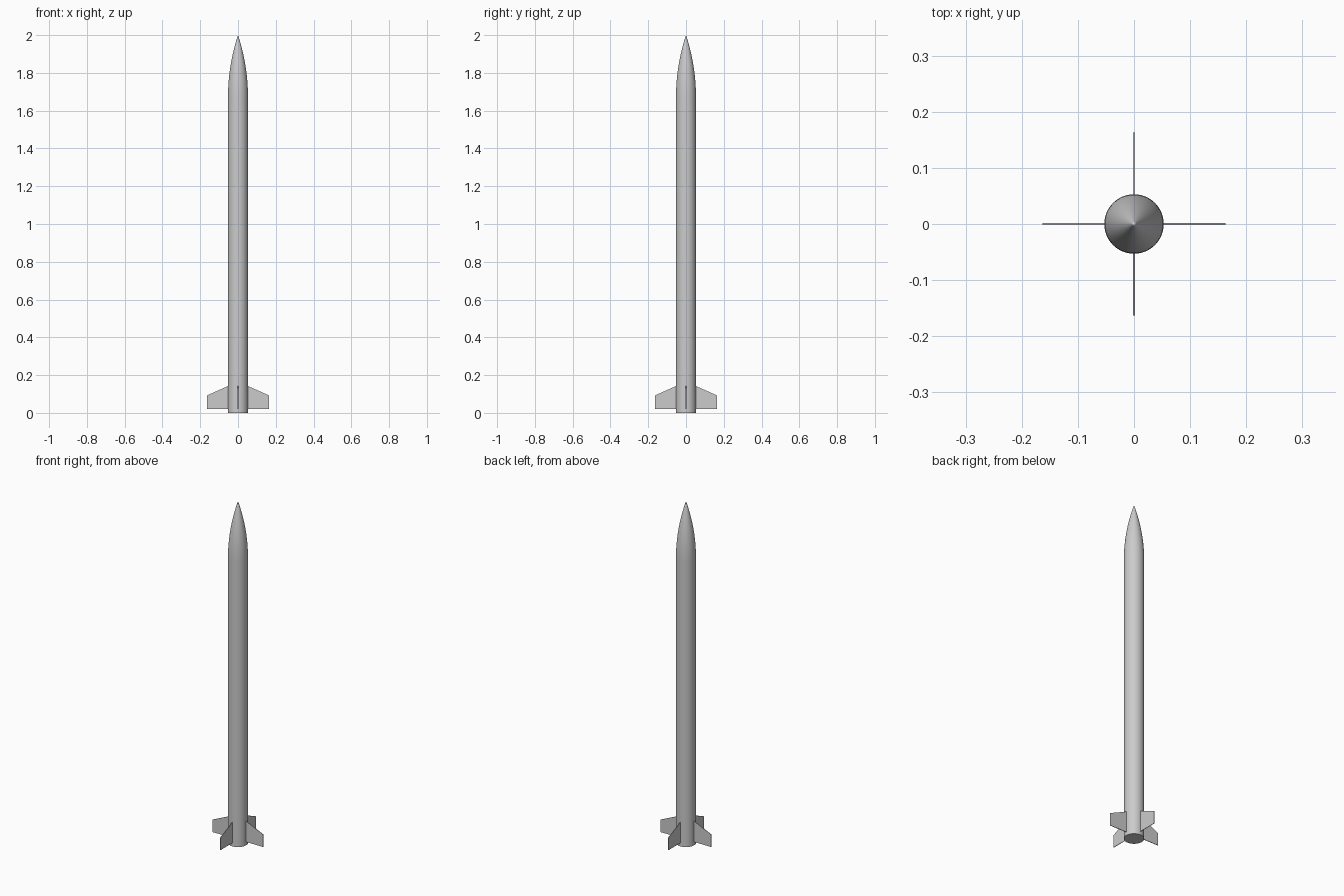
import bpy, bmesh, math
from mathutils import Matrix

cube = bpy.data.objects.get("Cube")
if cube:
    bpy.data.objects.remove(cube, do_unlink=True)

RADIUS, SHOULDER, HEIGHT, SIDES = 0.053, 1.67, 2.0, 64

# Single grey paint
grey = bpy.data.materials.new("grey")
grey.use_nodes = True
colour = (0.6, 0.6, 0.6, 1)
grey.diffuse_color = colour
grey.node_tree.nodes["Principled BSDF"].inputs["Base Color"].default_value = colour


def make_object(name, bm):
    bmesh.ops.recalc_face_normals(bm, faces=bm.faces)
    mesh = bpy.data.meshes.new(name)
    bm.to_mesh(mesh)
    bm.free()
    mesh.materials.append(grey)
    obj = bpy.data.objects.new(name, mesh)
    bpy.context.collection.objects.link(obj)
    return obj


def lathe(name, profile):
    bm = bmesh.new()
    verts = [bm.verts.new((r, 0, z)) for r, z in profile]
    edges = [bm.edges.new(pair) for pair in zip(verts, verts[1:])]
    bmesh.ops.spin(bm, geom=verts + edges, cent=(0, 0, 0), axis=(0, 0, 1),
                   angle=math.tau, steps=SIDES)
    bmesh.ops.remove_doubles(bm, verts=bm.verts, dist=1e-5)
    obj = make_object(name, bm)
    bpy.ops.object.select_all(action='DESELECT')
    obj.select_set(True)
    bpy.context.view_layer.objects.active = obj
    bpy.ops.object.shade_smooth_by_angle(angle=math.radians(35))
    return obj


# Straight tube with closed base
lathe("body_tube", [(0, 0), (RADIUS, 0), (RADIUS, SHOULDER)])

# Tangent ogive nose
length = HEIGHT - SHOULDER
arc = (RADIUS ** 2 + length ** 2) / (2 * RADIUS)
steps = 24
nose = []
for i in range(steps + 1):
    h = length * i / steps
    r = math.sqrt(arc ** 2 - h ** 2) + RADIUS - arc
    nose.append((max(r, 0) if i < steps else 0, SHOULDER + h))
lathe("nose_cone", nose)

# Four thin swept fins, rooted just inside the tube
outline = [(0.048, 0.02), (0.163, 0.02), (0.163, 0.093), (RADIUS, 0.142), (0.048, 0.142)]
thickness = 0.003
for i, side in enumerate(("left", "back", "right", "front")):
    bm = bmesh.new()
    face = bm.faces.new([bm.verts.new((x, -thickness / 2, z)) for x, z in outline])
    extruded = bmesh.ops.extrude_face_region(bm, geom=[face])["geom"]
    moved = [g for g in extruded if isinstance(g, bmesh.types.BMVert)]
    bmesh.ops.translate(bm, verts=moved, vec=(0, thickness, 0))
    bm.transform(Matrix.Rotation(i * math.pi / 2, 4, 'Z'))
    make_object(side + "_fin", bm)
